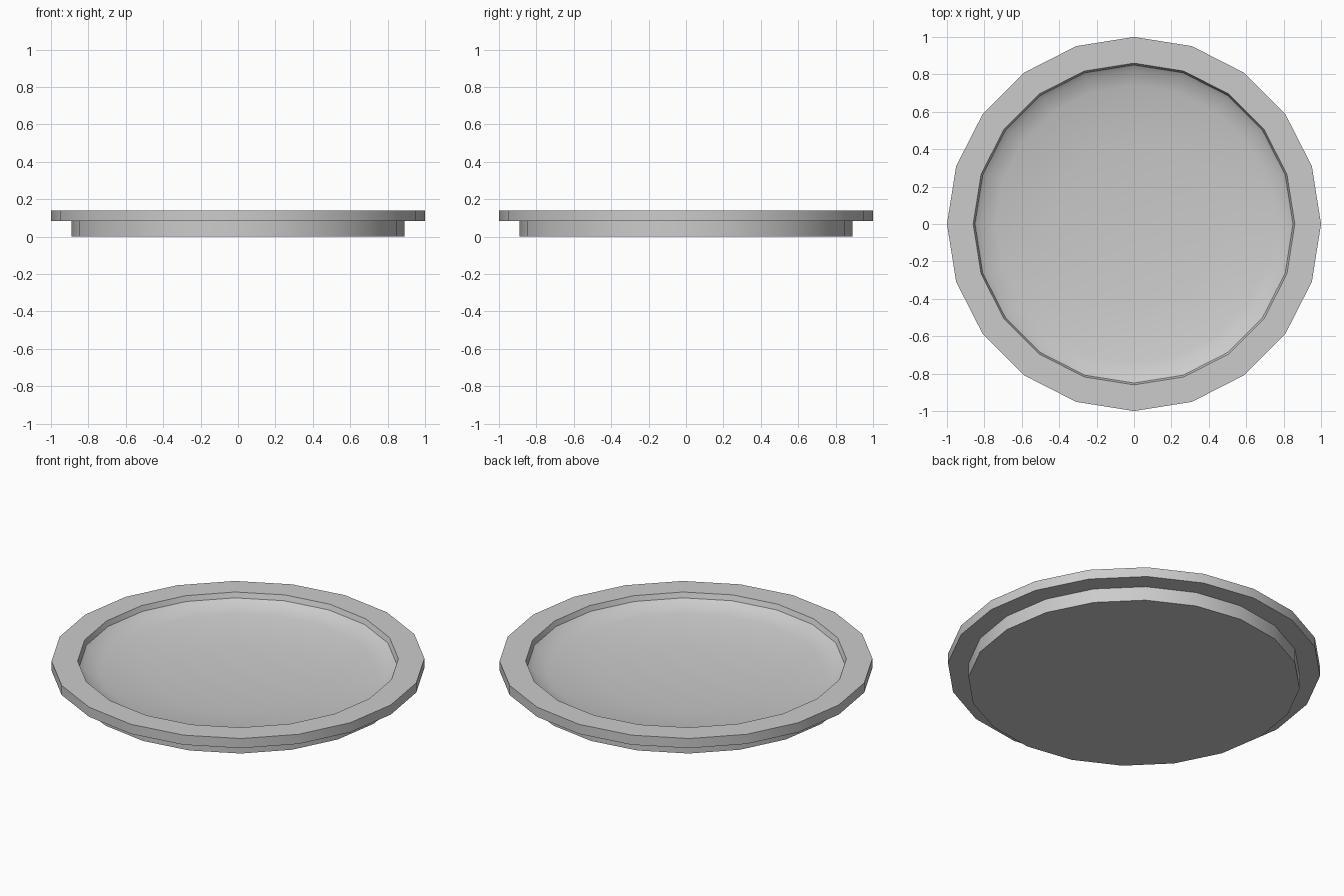
import bpy, bmesh
from math import radians, cos, sin, tau

if "Cube" in bpy.data.objects:
    bpy.data.objects.remove(bpy.data.objects["Cube"])

SIDES = 20


def lathe(name, profile):
    """Revolve an (r, z) profile around z and cap both ends."""
    bm = bmesh.new()
    rings = [[bm.verts.new((r * cos(tau * i / SIDES), r * sin(tau * i / SIDES), z))
              for i in range(SIDES)] for r, z in profile]
    for a, b in zip(rings, rings[1:]):
        for i in range(SIDES):
            j = (i + 1) % SIDES
            bm.faces.new((a[i], a[j], b[j], b[i]))
    bm.faces.new(rings[0][::-1])
    bm.faces.new(rings[-1])
    mesh = bpy.data.meshes.new(name)
    bm.to_mesh(mesh)
    bm.free()
    obj = bpy.data.objects.new(name, mesh)
    bpy.context.collection.objects.link(obj)
    bpy.context.view_layer.objects.active = obj
    obj.select_set(True)
    bpy.ops.object.shade_smooth_by_angle(angle=radians(35))
    return obj


# Plate: foot, overhanging rim, then the shallow dished well
lathe("plate", [
    (0.89, 0.0), (0.89, 0.083),
    (1.0, 0.083), (1.0, 0.14),
    (0.86, 0.14), (0.85, 0.11), (0.82, 0.088), (0.74, 0.068),
    (0.44, 0.028),
])
